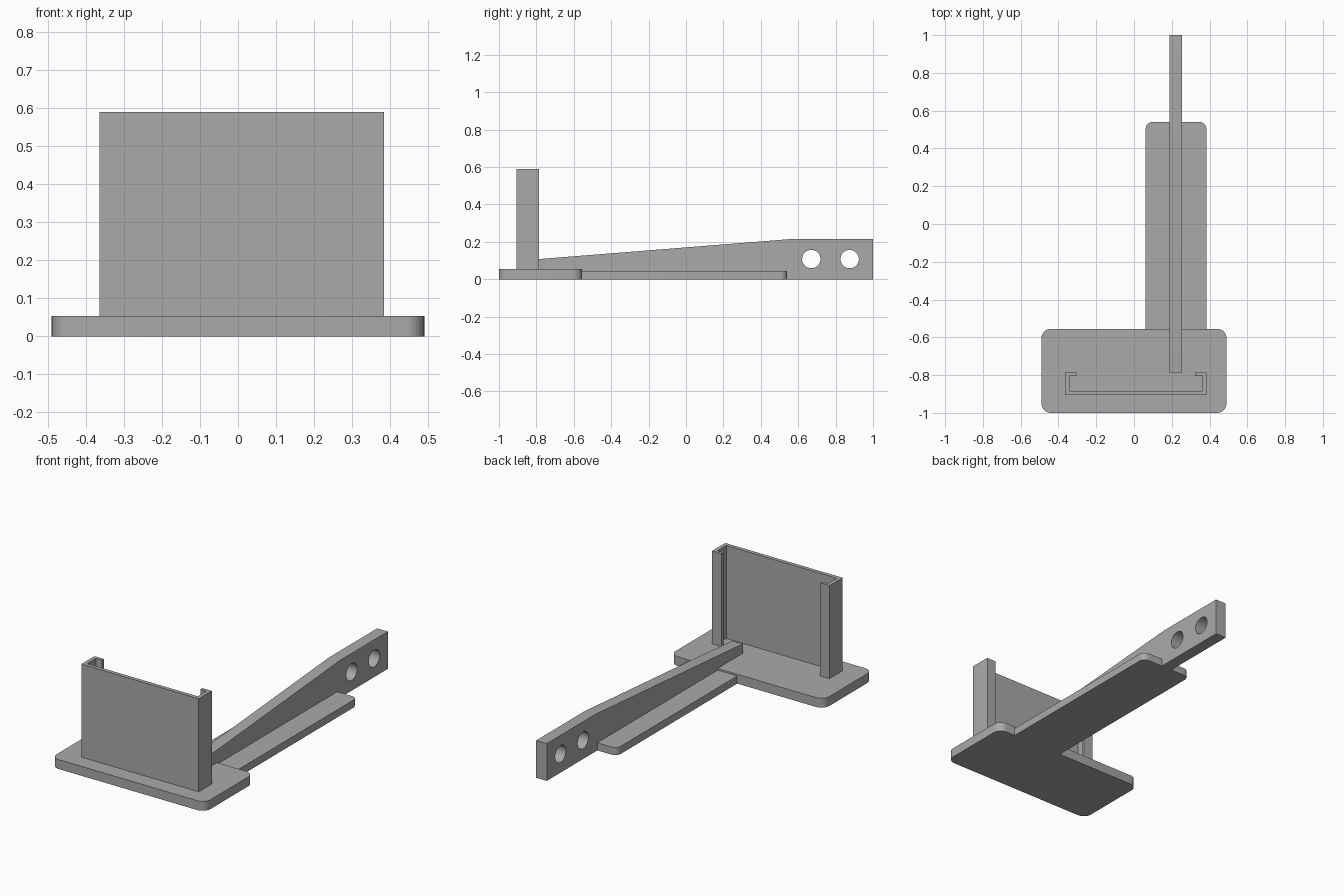
import bpy
import bmesh
from math import cos, sin, pi, radians

cube = bpy.data.objects.get("Cube")
if cube:
    bpy.data.objects.remove(cube, do_unlink=True)

# Single plain grey for the whole model
GREY = (0.4, 0.4, 0.4, 1.0)
grey = bpy.data.materials.new("grey plastic")
grey.use_nodes = True
grey.diffuse_color = GREY
grey.node_tree.nodes["Principled BSDF"].inputs["Base Color"].default_value = GREY


def prism(name, outline, start, end, axis="z"):
    """Extrude a closed outline: (x, y) along z, or (y, z) along x."""
    bm = bmesh.new()

    def place(p, d):
        return (p[0], p[1], d) if axis == "z" else (d, p[0], p[1])

    low = [bm.verts.new(place(p, start)) for p in outline]
    high = [bm.verts.new(place(p, end)) for p in outline]
    bm.faces.new(low)
    bm.faces.new(high)
    for i in range(len(low)):
        j = (i + 1) % len(low)
        bm.faces.new((low[i], low[j], high[j], high[i]))
    bmesh.ops.recalc_face_normals(bm, faces=bm.faces)
    mesh = bpy.data.meshes.new(name)
    bm.to_mesh(mesh)
    bm.free()
    mesh.materials.append(grey)
    obj = bpy.data.objects.new(name, mesh)
    bpy.context.collection.objects.link(obj)
    return obj


def arc(cx, cy, r, first, last, steps):
    angles = [first + (last - first) * i / steps for i in range(steps + 1)]
    return [(cx + r * cos(a), cy + r * sin(a)) for a in angles]


def rounded(x0, x1, y0, y1, r, front_round=True):
    """Rectangle with rounded back corners and optional rounded front ones."""
    pts = arc(x1 - r, y1 - r, r, 0, pi / 2, 8)
    pts += arc(x0 + r, y1 - r, r, pi / 2, pi, 8)
    if front_round:
        pts += arc(x0 + r, y0 + r, r, pi, 1.5 * pi, 8)
        pts += arc(x1 - r, y0 + r, r, 1.5 * pi, 2 * pi, 8)
    else:
        pts += [(x0, y0), (x1, y0)]
    return pts


def smooth(obj):
    bpy.ops.object.select_all(action="DESELECT")
    obj.select_set(True)
    bpy.context.view_layer.objects.active = obj
    bpy.ops.object.shade_smooth_by_angle(angle=radians(30))


# Base plate and the long foot behind it
base = prism("base_plate", rounded(-0.49, 0.49, -1, -0.555, 0.05), 0, 0.054)
foot = prism("foot_strip", rounded(0.062, 0.383, -0.555, 0.54, 0.035, False), 0, 0.044)

# Upright C-shaped holder with inward lips at the back
x0, x1, y0, y1 = -0.364, 0.384, -0.906, -0.787
wall, lip, lip_wall = 0.022, 0.06, 0.017
holder = prism("holder", [
    (x0, y0), (x1, y0), (x1, y1), (x1 - lip, y1), (x1 - lip, y1 - lip_wall),
    (x1 - wall, y1 - lip_wall), (x1 - wall, y0 + wall),
    (x0 + wall, y0 + wall), (x0 + wall, y1 - lip_wall),
    (x0 + lip, y1 - lip_wall), (x0 + lip, y1), (x0, y1)], 0.03, 0.59)

# Tapered arm, seated into the plates and full height beyond the foot
arm = prism("arm", [
    (-0.786, 0.02), (0.54, 0.02), (0.54, 0), (1, 0),
    (1, 0.215), (0.56, 0.215), (-0.786, 0.108)], 0.187, 0.255, "x")

# Two bolt holes through the arm
for y in (0.67, 0.875):
    circle = arc(y, 0.108, 0.049, 0, 2 * pi, 40)[:-1]
    cutter = prism("hole_cutter", circle, 0.1, 0.35, "x")
    cutter.hide_render = True
    cut = arm.modifiers.new("hole", "BOOLEAN")
    cut.operation = "DIFFERENCE"
    cut.solver = "EXACT"
    cut.object = cutter
    bpy.context.view_layer.objects.active = arm
    bpy.ops.object.modifier_apply(modifier=cut.name)
    bpy.data.objects.remove(cutter, do_unlink=True)

for part in (base, foot, arm):
    smooth(part)
